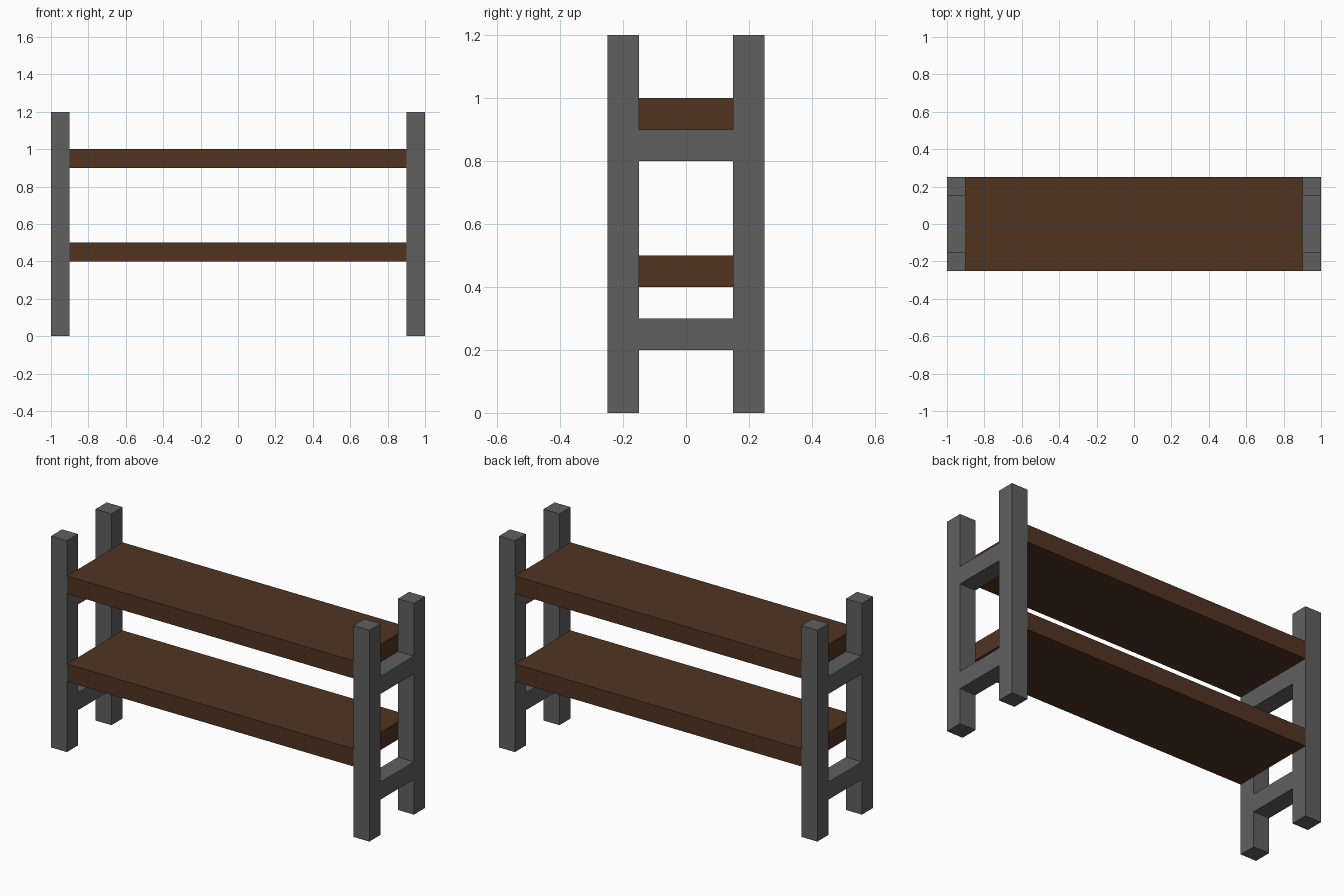
import bpy
import bmesh
from mathutils import Matrix, Vector

cube = bpy.data.objects.get("Cube")
if cube:
    bpy.data.objects.remove(cube, do_unlink=True)


def make_material(name, rgb):
    mat = bpy.data.materials.new(name)
    mat.use_nodes = True
    mat.diffuse_color = (*rgb, 1)
    mat.node_tree.nodes["Principled BSDF"].inputs["Base Color"].default_value = (*rgb, 1)
    return mat


def make_box(name, low, high, mat):
    """Flat-shaded box spanning two opposite corners."""
    low, high = Vector(low), Vector(high)
    bm = bmesh.new()
    bmesh.ops.create_cube(bm, size=1, matrix=Matrix.Diagonal((*(high - low), 1)))
    mesh = bpy.data.meshes.new(name)
    bm.to_mesh(mesh)
    bm.free()
    mesh.materials.append(mat)
    obj = bpy.data.objects.new(name, mesh)
    obj.location = (low + high) / 2
    bpy.context.collection.objects.link(obj)
    return obj


metal = make_material("dark grey metal", (0.115, 0.115, 0.115))
wood = make_material("dark brown wood", (0.082, 0.034, 0.0155))

POST = 0.1      # post and board thickness
HALF_X = 1.0
HALF_Y = 0.25
HEIGHT = 1.2

# End frames: two posts joined by two cross rails on each side
for side, x in (("right", -HALF_X), ("left", HALF_X - POST)):
    for end, y in (("front", -HALF_Y), ("back", HALF_Y - POST)):
        make_box(f"{end}_{side}_post", (x, y, 0), (x + POST, y + POST, HEIGHT), metal)
    for level, z in (("lower", 0.2), ("upper", 0.8)):
        make_box(f"{level}_{side}_rail", (x, POST - HALF_Y, z),
                 (x + POST, HALF_Y - POST, z + POST), metal)

# Shelf boards between the end frames
for level, z in (("lower", 0.4), ("upper", 0.9)):
    make_box(f"{level}_shelf", (POST - HALF_X, -HALF_Y, z),
             (HALF_X - POST, HALF_Y, z + POST), wood)
